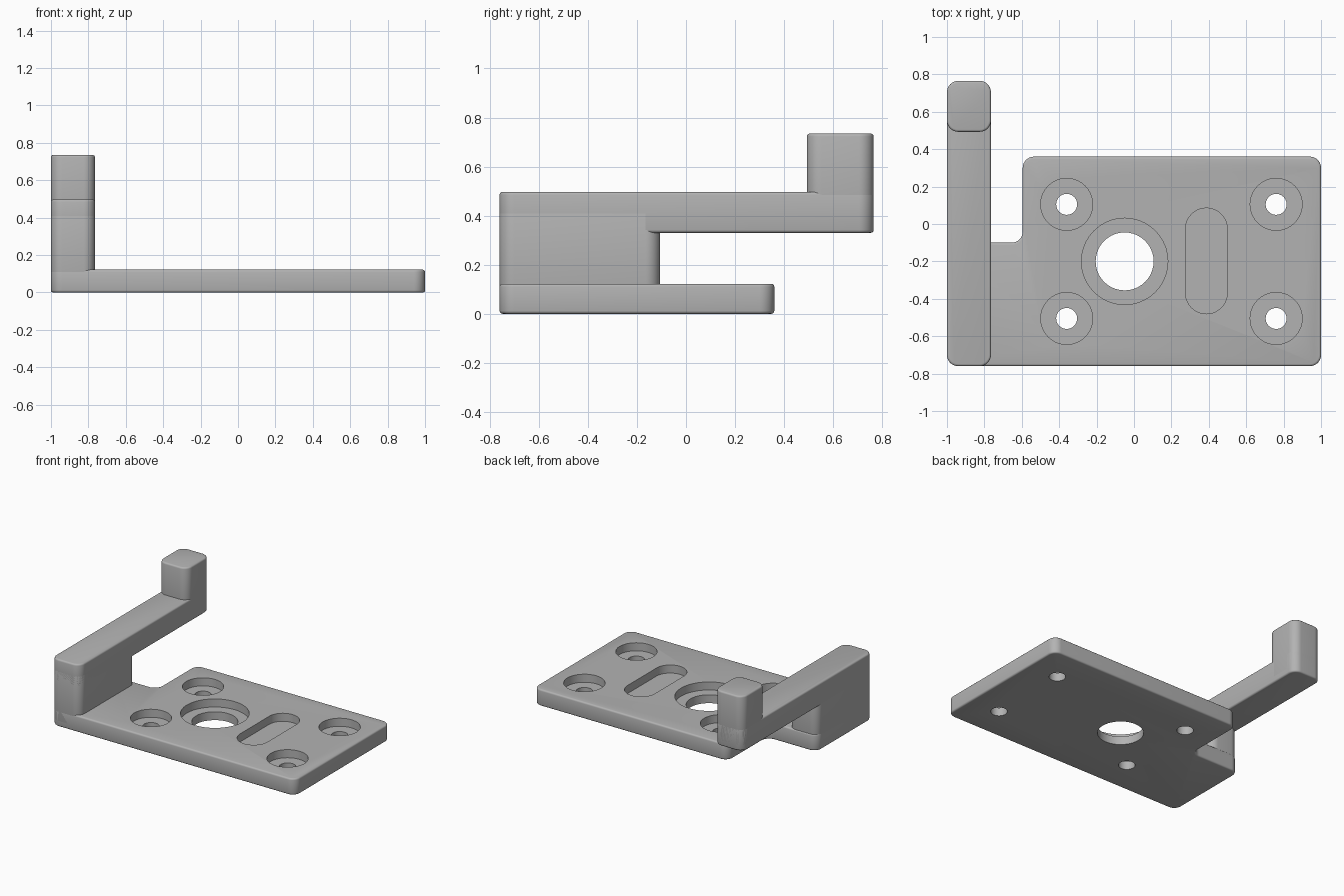
import bpy
import bmesh
import math
from mathutils import Vector

default_cube = bpy.data.objects.get("Cube")
if default_cube:
    bpy.data.objects.remove(default_cube, do_unlink=True)

grey = bpy.data.materials.new("plain grey")
grey.use_nodes = True
COLOUR = (0.45, 0.45, 0.45, 1)
grey.diffuse_color = COLOUR
grey.node_tree.nodes["Principled BSDF"].inputs["Base Color"].default_value = COLOUR

CORNER = 0.06
EDGE = 0.012


def rounded(corners, radius, steps=10):
    """Outline of a right-angled polygon with every corner rounded."""
    points = []
    for i, corner in enumerate(corners):
        p = Vector(corner)
        u = (Vector(corners[i - 1]) - p).normalized()
        v = (Vector(corners[(i + 1) % len(corners)]) - p).normalized()
        centre = p + (u + v) * radius
        for s in range(steps + 1):
            a = math.pi / 2 * s / steps
            q = centre - radius * (v * math.cos(a) + u * math.sin(a))
            if not points or min((q - points[-1]).length, (q - points[0]).length) > 1e-5:
                points.append(q)
    return points


def box(x0, x1, y0, y1, radius=CORNER):
    return rounded([(x0, y0), (x1, y0), (x1, y1), (x0, y1)], radius)


def disc(x, y, r):
    return box(x - r, x + r, y - r, y + r, r)


def prism(name, outlines, z0, z1):
    """Extrude closed outlines between two heights."""
    bm = bmesh.new()
    for outline in outlines:
        face = bm.faces.new([bm.verts.new((p.x, p.y, z0)) for p in outline])
        new = bmesh.ops.extrude_face_region(bm, geom=[face])["geom"]
        verts = [g for g in new if isinstance(g, bmesh.types.BMVert)]
        bmesh.ops.translate(bm, verts=verts, vec=(0, 0, z1 - z0))
    bmesh.ops.recalc_face_normals(bm, faces=bm.faces[:])
    mesh = bpy.data.meshes.new(name)
    bm.to_mesh(mesh)
    bm.free()
    mesh.materials.append(grey)
    obj = bpy.data.objects.new(name, mesh)
    bpy.context.collection.objects.link(obj)
    return obj


def finish(obj, cutters=()):
    """Soften the rims, cut the openings and smooth the curved faces."""
    bpy.ops.object.select_all(action="DESELECT")
    obj.select_set(True)
    bpy.context.view_layer.objects.active = obj
    bevel = obj.modifiers.new("soft edges", "BEVEL")
    bevel.width = EDGE
    bevel.segments = 3
    bevel.limit_method = "ANGLE"
    bevel.angle_limit = math.radians(40)
    for cutter in cutters:
        cut = obj.modifiers.new(cutter.name, "BOOLEAN")
        cut.operation = "DIFFERENCE"
        cut.solver = "EXACT"
        cut.object = cutter
    for modifier in list(obj.modifiers):
        bpy.ops.object.modifier_apply(modifier=modifier.name)
    for cutter in cutters:
        bpy.data.objects.remove(cutter, do_unlink=True)
    bpy.ops.object.shade_smooth_by_angle(angle=math.radians(35))


# Mounting plate with a notched back corner
LEFT, RIGHT, FRONT, BACK = -1, 1, -0.76, 0.36
THICK, NOTCH_X, NOTCH_Y = 0.122, -0.595, -0.10
plate = prism("base_plate", [rounded(
    [(LEFT, FRONT), (RIGHT, FRONT), (RIGHT, BACK), (NOTCH_X, BACK),
     (NOTCH_X, NOTCH_Y), (LEFT, NOTCH_Y)], CORNER)], 0, THICK)

# Counterbored screw holes, central bore and blind slot
screws = [(x, y) for x in (-0.36, 0.76) for y in (-0.505, 0.105)]
hub = (-0.05, -0.2)
recesses = [disc(x, y, 0.139) for x, y in screws]
recesses += [disc(*hub, 0.231), box(0.275, 0.499, -0.48, 0.085, 0.112)]
bores = [disc(x, y, 0.056) for x, y in screws] + [disc(*hub, 0.155)]
recess_cutter = prism("recess_cutter", recesses, THICK - 0.06, THICK + 0.1)
bore_cutter = prism("bore_cutter", bores, -0.1, THICK + 0.1)
for cutter in (recess_cutter, bore_cutter):
    cutter.hide_render = True
finish(plate, (recess_cutter, bore_cutter))

# Side arm: riser block, long beam and upright end post
ARM_X, ARM_END = -0.765, 0.765
BEAM_LOW, BEAM_TOP = 0.33, 0.497
finish(prism("arm_riser", [box(LEFT, ARM_X, FRONT, NOTCH_Y - 0.005)], 0.03, 0.42))
finish(prism("arm_beam", [box(LEFT, ARM_X, FRONT, ARM_END)], BEAM_LOW, BEAM_TOP))
finish(prism("arm_end_post", [box(LEFT, ARM_X, 0.493, ARM_END)], 0.36, 0.735))
